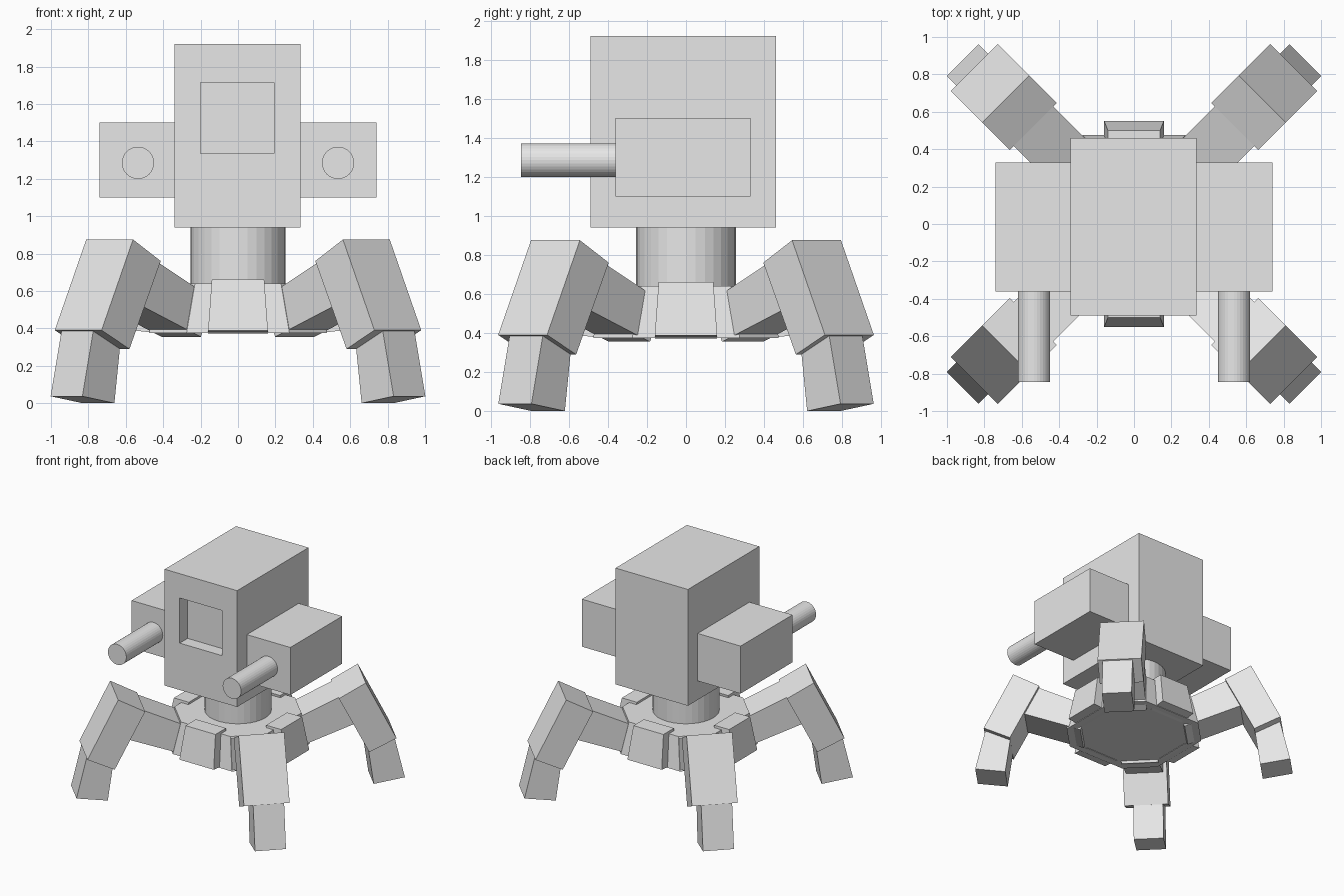
import bpy, bmesh, math
from mathutils import Vector

if "Cube" in bpy.data.objects:
    bpy.data.objects.remove(bpy.data.objects["Cube"], do_unlink=True)

grey = bpy.data.materials.new("light_grey")
grey.use_nodes = True
grey.diffuse_color = (0.8, 0.8, 0.8, 1)
grey.node_tree.nodes["Principled BSDF"].inputs["Base Color"].default_value = (0.8, 0.8, 0.8, 1)


def finish(name, bm):
    """Turn a bmesh into a coloured object."""
    bmesh.ops.recalc_face_normals(bm, faces=bm.faces)
    mesh = bpy.data.meshes.new(name)
    bm.to_mesh(mesh)
    bm.free()
    mesh.materials.append(grey)
    obj = bpy.data.objects.new(name, mesh)
    bpy.context.collection.objects.link(obj)
    return obj


def loft(name, ring_a, ring_b):
    """Closed solid between two matching rings of points."""
    bm = bmesh.new()
    a = [bm.verts.new(p) for p in ring_a]
    b = [bm.verts.new(p) for p in ring_b]
    bm.faces.new(a)
    bm.faces.new(b)
    n = len(a)
    for i in range(n):
        j = (i + 1) % n
        bm.faces.new((a[i], a[j], b[j], b[i]))
    return finish(name, bm)


def rect(x0, x1, y0, y1, z):
    return [(x0, y0, z), (x1, y0, z), (x1, y1, z), (x0, y1, z)]


def box(name, x0, x1, y0, y1, z0, z1):
    return loft(name, rect(x0, x1, y0, y1, z0), rect(x0, x1, y0, y1, z1))


def cylinder(name, start, end, radius, sides=32):
    start, end = Vector(start), Vector(end)
    turn = (end - start).to_track_quat('Z', 'Y')
    ring = [turn @ Vector((radius * math.cos(2 * math.pi * i / sides),
                           radius * math.sin(2 * math.pi * i / sides), 0)) for i in range(sides)]
    return loft(name, [start + p for p in ring], [end + p for p in ring])


# Head with a square recessed window in the front
head = box("head", -0.34, 0.335, -0.49, 0.46, 0.94, 1.92)
bm = bmesh.new()
bm.from_mesh(head.data)
front = min(bm.faces, key=lambda f: f.calc_center_median().y)
bmesh.ops.inset_individual(bm, faces=[front], thickness=0.1)
for v in front.verts:
    v.co.x = -0.2 if v.co.x < 0 else 0.192
    v.co.z = 1.335 if v.co.z < 1.43 else 1.715
pushed = bmesh.ops.extrude_discrete_faces(bm, faces=[front])["faces"][0]
for v in pushed.verts:
    v.co.y += 0.105
bmesh.ops.recalc_face_normals(bm, faces=bm.faces)
bm.to_mesh(head.data)
bm.free()

# Side pods and gun barrels
for side, s in (("left", 1), ("right", -1)):
    x0, x1 = sorted((s * 0.335, s * 0.74))
    box(side + "_pod", x0, x1, -0.36, 0.33, 1.10, 1.50)
    cylinder(side + "_barrel", (s * 0.535, -0.845, 1.285), (s * 0.535, -0.34, 1.285), 0.086)

# Neck
cylinder("neck", (0, 0, 0.60), (0, 0, 0.95), 0.255)


# Tapered eight-sided hub
def octagon(a, h, z):
    return [(h, -a, z), (a, -h, z), (a, h, z), (h, a, z),
            (-h, a, z), (-a, h, z), (-a, -h, z), (-h, -a, z)]


loft("hub", octagon(0.475, 0.275, 0.375), octagon(0.43, 0.23, 0.64))

# Sloped plates on the four straight sides of the hub
for i, side in enumerate(("back", "right", "front", "left")):
    plate = loft(side + "_hub_plate",
                 [(-0.16, 0.40, 0.372), (0.16, 0.40, 0.372), (0.16, 0.552, 0.388), (-0.16, 0.552, 0.388)],
                 rect(-0.14, 0.14, 0.36, 0.50, 0.66))
    plate.rotation_euler.z = i * math.pi / 2

# Leg segments: side profiles of (reach, height), half width, sideways shift
SEGMENTS = {
    "thigh": ([(0.42, 0.355), (0.88, 0.525), (0.77, 0.765), (0.45, 0.615), (0.32, 0.56)], 0.149, -0.01),
    "knee": ([(0.958, 0.875), (1.196, 0.39), (0.985, 0.29), (0.749, 0.76)], 0.177, -0.0125),
    "foot": ([(1.268, 0.037), (1.026, 0.0), (0.97, 0.40), (1.178, 0.42)], 0.12, -0.0285),
}


def leg_ring(profile, t, sx, sy):
    k = math.sqrt(0.5)
    return [(sx * (r - t) * k, sy * (r + t) * k, z) for r, z in profile]


for end, sy in (("front", -1), ("back", 1)):
    for side, sx in (("left", 1), ("right", -1)):
        for part, (profile, half, shift) in SEGMENTS.items():
            loft(f"{end}_{side}_{part}", leg_ring(profile, shift - half, sx, sy),
                 leg_ring(profile, shift + half, sx, sy))
